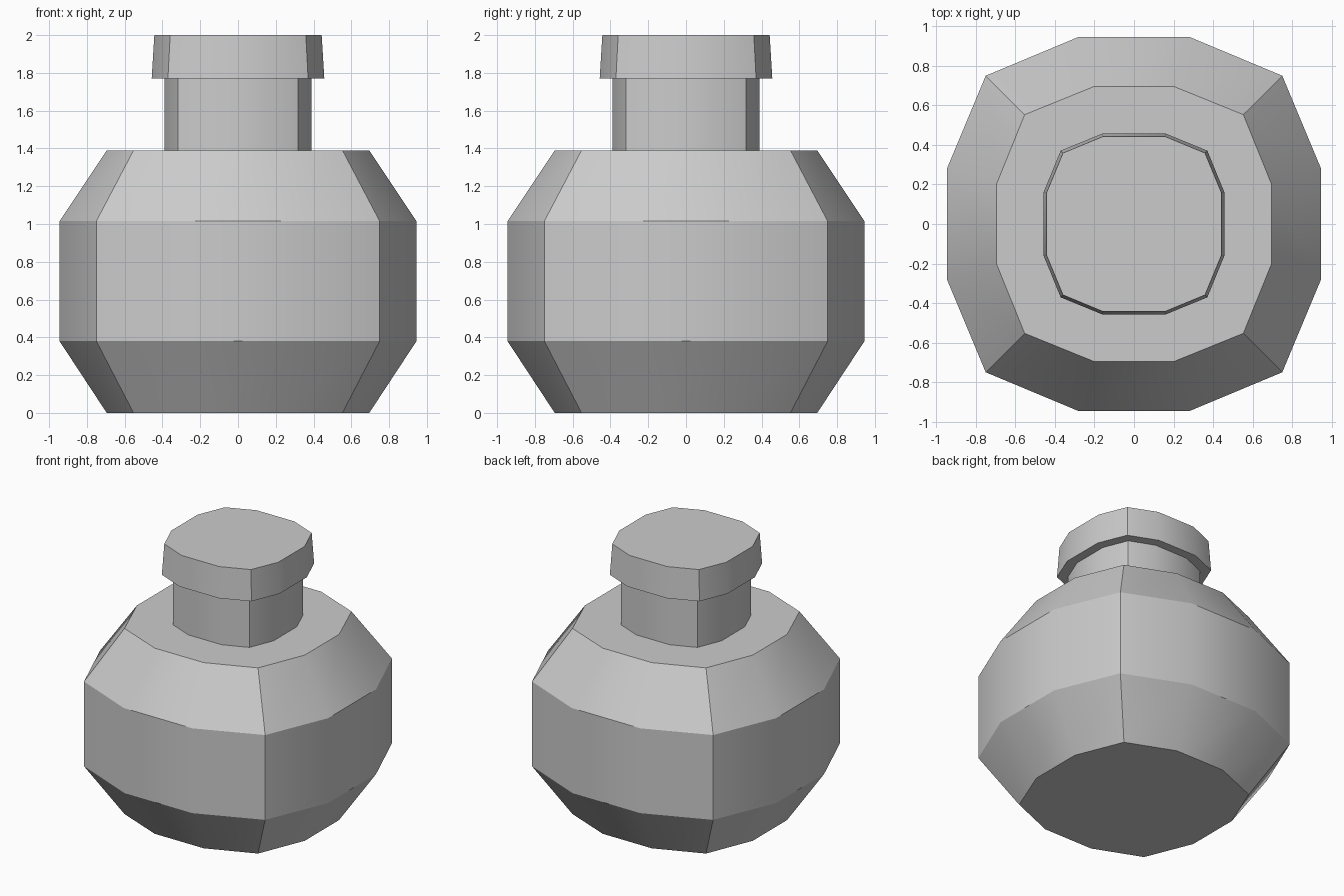
import bpy, bmesh
from math import radians

if "Cube" in bpy.data.objects:
    bpy.data.objects.remove(bpy.data.objects["Cube"])


def ring(r, c, f):
    """Rounded-square outline: side distance r, corner at (c, c), half flat width f."""
    pts = []
    x, y = 1, 0
    for _ in range(4):
        # quarter turn of the three points: end of flat, corner, start of next flat
        for a, b in ((r, f), (c, c), (f, r)):
            pts.append((a * x - b * y, a * y + b * x))
        x, y = -y, x
    return pts


def loft(name, sections, cap_bottom=True, cap_top=True):
    """Skin a stack of (z, r, c, f) sections."""
    bm = bmesh.new()
    rings = [[bm.verts.new((x, y, z)) for x, y in ring(r, c, f)]
             for z, r, c, f in sections]
    for lo, hi in zip(rings, rings[1:]):
        for i in range(12):
            j = (i + 1) % 12
            bm.faces.new((lo[i], lo[j], hi[j], hi[i]))
    if cap_bottom:
        bm.faces.new(rings[0][::-1])
    if cap_top:
        bm.faces.new(rings[-1])
    for face in bm.faces:
        face.smooth = True
    mesh = bpy.data.meshes.new(name)
    bm.to_mesh(mesh)
    bm.free()
    mesh.set_sharp_from_angle(angle=radians(30))
    obj = bpy.data.objects.new(name, mesh)
    bpy.context.collection.objects.link(obj)
    return obj


# Round flask body with sloped base and shoulder
loft("flask_body", [
    (0.00, 0.695, 0.553, 0.203),
    (0.38, 0.945, 0.75, 0.283),
    (1.015, 0.945, 0.75, 0.283),
    (1.39, 0.695, 0.553, 0.203),
])

# Straight neck, open where it meets the body and stopper
loft("neck", [
    (1.39, 0.39, 0.317, 0.137),
    (1.77, 0.39, 0.317, 0.137),
], cap_bottom=False, cap_top=False)

# Slightly tapered stopper
loft("stopper", [
    (1.77, 0.457, 0.371, 0.161),
    (2.00, 0.443, 0.359, 0.156),
])
